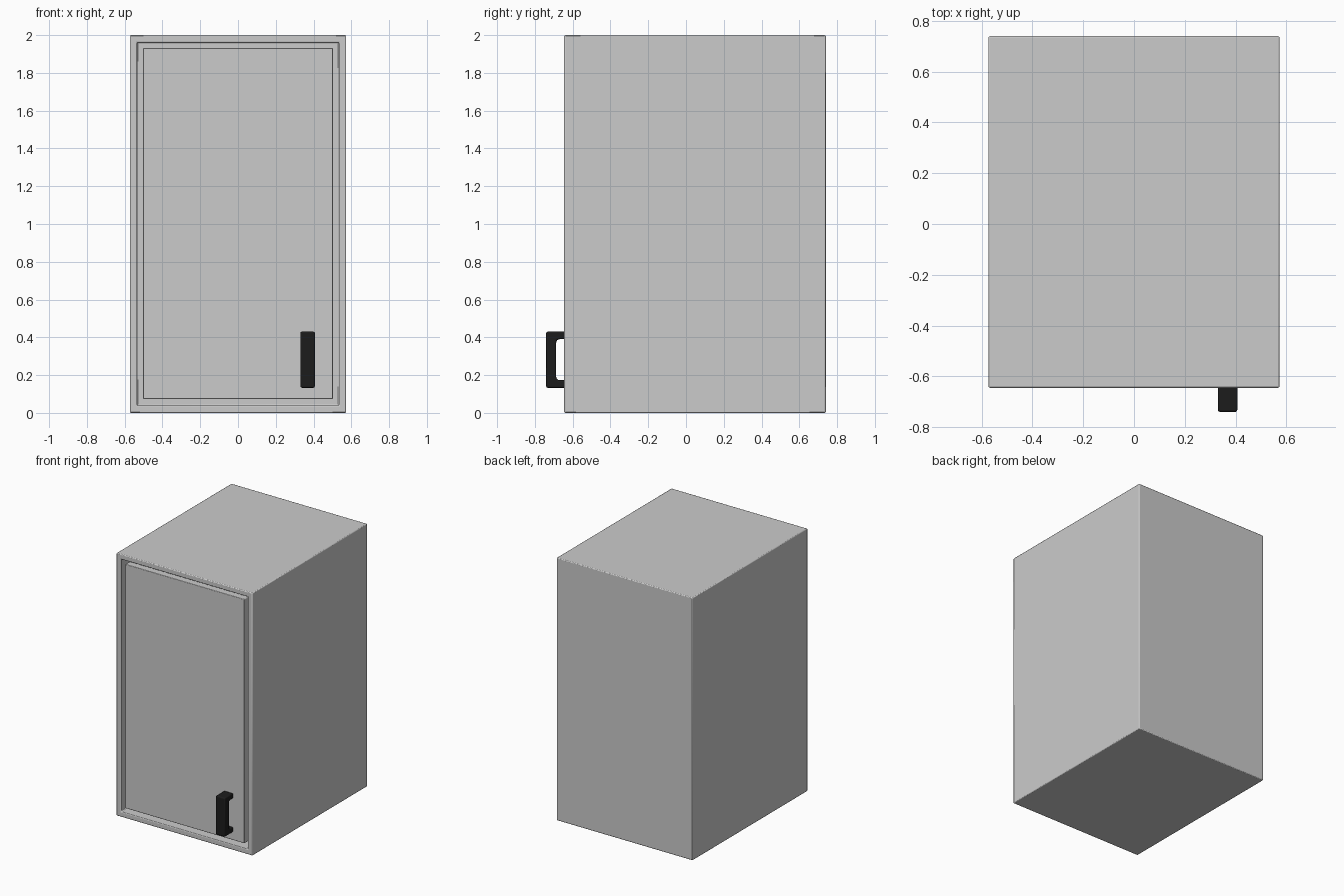
import bpy, bmesh
from math import cos, sin, pi

if "Cube" in bpy.data.objects:
    bpy.data.objects.remove(bpy.data.objects["Cube"])

FRONT, BACK, W, H = -0.645, 0.74, 0.573, 2.0


def finish(name, bm, bevel, segments=2, mat=None):
    bmesh.ops.recalc_face_normals(bm, faces=bm.faces)
    me = bpy.data.meshes.new(name)
    bm.to_mesh(me)
    bm.free()
    ob = bpy.data.objects.new(name, me)
    bpy.context.collection.objects.link(ob)
    mod = ob.modifiers.new("soft_edges", 'BEVEL')
    mod.width, mod.segments, mod.limit_method = bevel, segments, 'ANGLE'
    if mat:
        me.materials.append(mat)
    bpy.ops.object.select_all(action='DESELECT')
    ob.select_set(True)
    bpy.context.view_layer.objects.active = ob
    bpy.ops.object.shade_smooth_by_angle()
    return ob


def box(x0, x1, y0, y1, z0, z1):
    bm = bmesh.new()
    bmesh.ops.create_cube(bm, size=1)
    for v in bm.verts:
        v.co = (x1 if v.co.x > 0 else x0,
                y1 if v.co.y > 0 else y0,
                z1 if v.co.z > 0 else z0)
    bm.normal_update()
    return bm


# Hollow carcass, open behind the door
bm = box(-W, W, FRONT, BACK, 0, H)
face = min(bm.faces, key=lambda f: f.calc_center_median().y)
bmesh.ops.inset_region(bm, faces=[face], thickness=0.055)
ext = bmesh.ops.extrude_discrete_faces(bm, faces=[face])
for v in ext["faces"][0].verts:
    v.co.y = BACK - 0.055
finish("cabinet_body", bm, 0.006)

# Inset door with a narrow gap around it
finish("door", box(-0.502, 0.502, FRONT + 0.005, FRONT + 0.06, 0.073, 1.931), 0.004)

# D-shaped pull handle: side profile extruded across its width
black = bpy.data.materials.new("black_handle")
black.diffuse_color = (0.012, 0.012, 0.012, 1)
black.use_nodes = True
black.node_tree.nodes["Principled BSDF"].inputs["Base Color"].default_value = black.diffuse_color


def arc(cy, cz, r, a0):
    return [(cy + r * cos(a0 + s * pi / 8), cz + r * sin(a0 + s * pi / 8)) for s in (0, 1, 2, 3, 4)]


back, out, low, high = FRONT + 0.008, -0.74, 0.133, 0.43
inner = -0.687
profile = [(back, low), (out, low), (out, high), (back, high), (back, high - 0.04)]
profile += arc(inner + 0.018, high - 0.058, 0.018, pi / 2)
profile += arc(inner + 0.018, low + 0.058, 0.018, pi)
profile += [(back, low + 0.04)]
bm = bmesh.new()
f = bm.faces.new([bm.verts.new((0.33, y, z)) for y, z in profile])
ext = bmesh.ops.extrude_face_region(bm, geom=[f])
bmesh.ops.translate(bm, vec=(0.077, 0, 0),
                    verts=[g for g in ext["geom"] if isinstance(g, bmesh.types.BMVert)])
finish("handle", bm, 0.008, 3, black)
